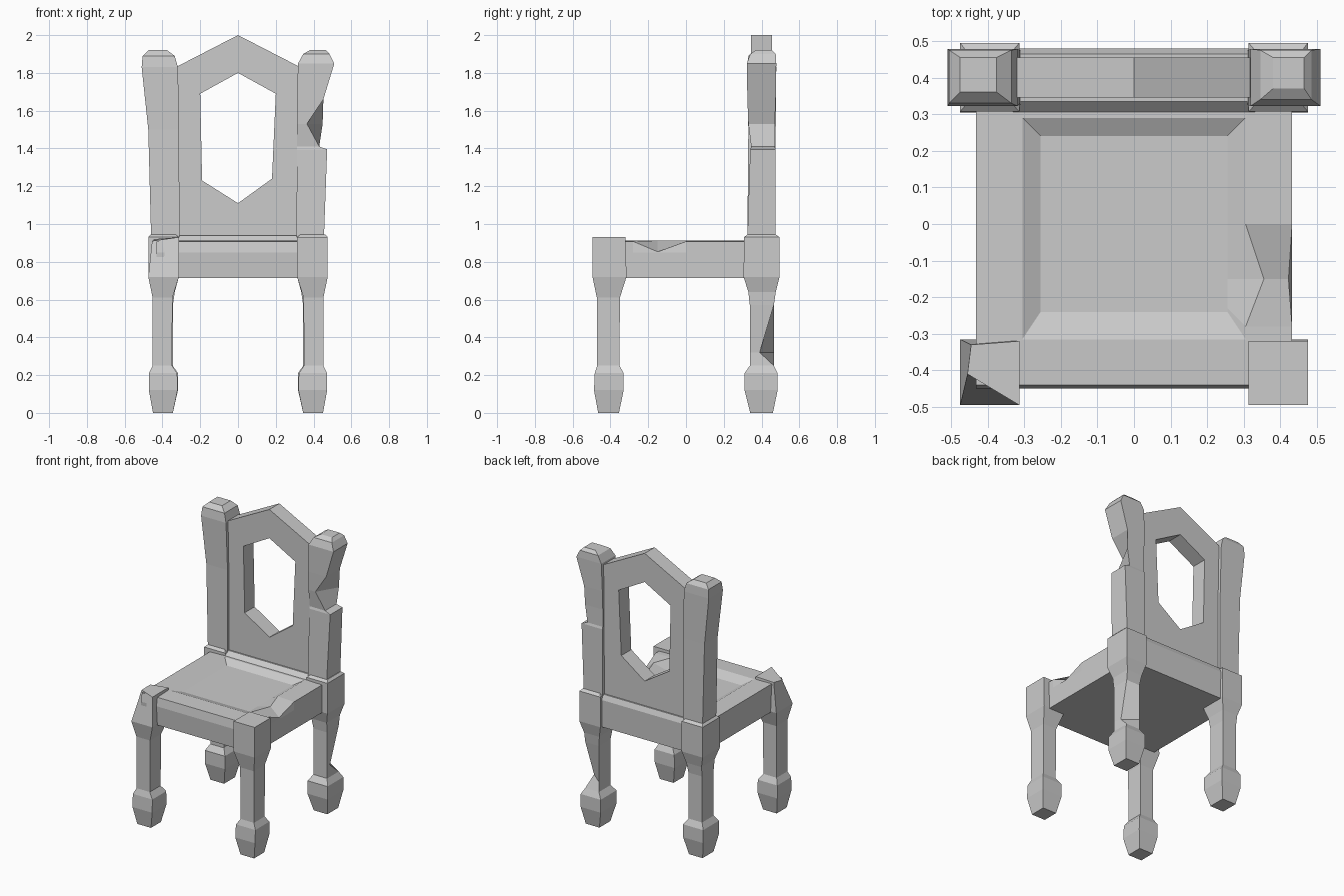
import bpy, bmesh


def loft(name, rings, closed=False):
    """Skin rings of equal point count; cap the ends or join last to first."""
    bm = bmesh.new()
    loops = [[bm.verts.new(p) for p in r] for r in rings]
    n = len(loops[0])
    pairs = list(zip(loops, loops[1:]))
    if closed:
        pairs.append((loops[-1], loops[0]))
    else:
        bm.faces.new(loops[0])
        bm.faces.new(loops[-1])
    for a, b in pairs:
        for i in range(n):
            j = (i + 1) % n
            bm.faces.new((a[i], a[j], b[j], b[i]))
    bmesh.ops.recalc_face_normals(bm, faces=bm.faces)
    me = bpy.data.meshes.new(name)
    bm.to_mesh(me)
    bm.free()
    ob = bpy.data.objects.new(name, me)
    bpy.context.collection.objects.link(ob)
    return ob


def column(name, sections, side, chips=None):
    """Four-sided post; section = z, x inner, x outer, y front, y back.
    Corners: 0 inner front, 1 outer front, 2 outer back, 3 inner back."""
    rings = [[(a, c, z), (b, c, z), (b, d, z), (a, d, z)]
             for z, a, b, c, d in sections]
    for (ring, corner), p in (chips or {}).items():
        rings[ring][corner] = p
    return loft(name, [[(side * x, y, z) for x, y, z in r] for r in rings])


# Legs: foot, shaft, flare and square block
front = [(0, .345, .45, -.465, -.355), (.12, .32, .472, -.487, -.33),
         (.21, .322, .472, -.483, -.33), (.25, .35, .452, -.47, -.352),
         (.61, .347, .452, -.472, -.35), (.72, .313, .475, -.495, -.315),
         (.93, .313, .475, -.495, -.32)]
back = [(0, .345, .45, .34, .46), (.12, .318, .472, .31, .485),
        (.21, .318, .472, .31, .485), (.25, .345, .45, .338, .465),
        (.32, .345, .45, .338, .465), (.57, .345, .45, .338, .465),
        (.64, .335, .452, .33, .475), (.72, .313, .475, .305, .495),
        (.93, .313, .475, .307, .495), (.945, .33, .46, .325, .475)]
column("front_leg_right", front, 1)
column("front_leg_left", front, -1,
       {(6, 1): (.455, -.41, .91), (6, 2): (.445, -.33, .92)})
column("back_leg_right", back, 1, {(4, 2): (.435, .39, .32)})
column("back_leg_left", back, -1)

# Back posts: the left is whole, the right is notched and chipped
column("back_post_left", [
    (.93, .31, .46, .325, .475), (1.5, .312, .475, .33, .475),
    (1.83, .318, .51, .322, .478), (1.89, .335, .505, .33, .475),
    (1.92, .375, .475, .36, .455)], -1)
column("back_post_right", [
    (.93, .31, .455, .325, .475), (1.395, .312, .472, .34, .475),
    (1.41, .312, .43, .345, .47), (1.53, .312, .448, .33, .47),
    (1.66, .312, .452, .325, .475), (1.85, .318, .51, .322, .478),
    (1.9, .345, .485, .34, .475), (1.92, .38, .465, .37, .455)], 1,
    {(3, 1): (.365, .33, 1.53)})

# Back panel with six-sided opening
outer = [(0, 2), (.33, 1.83), (.33, .9), (0, .9), (-.33, .9), (-.33, 1.83)]
hole = [(0, 1.8), (.2, 1.69), (.18, 1.24), (0, 1.11), (-.19, 1.23), (-.2, 1.69)]
loft("back_panel", [[(x, y, z) for x, z in pts] for pts, y in
                    ((outer, .345), (hole, .345), (hole, .455), (outer, .455))],
     closed=True)

# Rail below the back panel
loft("back_rail", [[(-.33, a, z), (.33, a, z), (.33, b, z), (-.33, b, z)]
                   for z, a, b in ((.715, .32, .475), (.905, .3, .48), (.94, .335, .465))])


# Seat with recessed top and a worn right edge
def seat_ring(x, y0, y1, z, dent_x=0, dent_z=0):
    return [(-x, y0, z), (x, y0, z), (x, max(y0, -.29) + .01, z),
            (x - dent_x, -.15, z - dent_z), (x, 0, z),
            (x, y1, z), (-x, y1, z)]


loft("seat", [seat_ring(.432, -.44, .45, .715),
              seat_ring(.432, -.45, .45, .85),
              seat_ring(.432, -.44, .45, .908, .01, .055),
              seat_ring(.305, -.315, .29, .912, -.05, 0),
              seat_ring(.255, -.24, .24, .885)])
